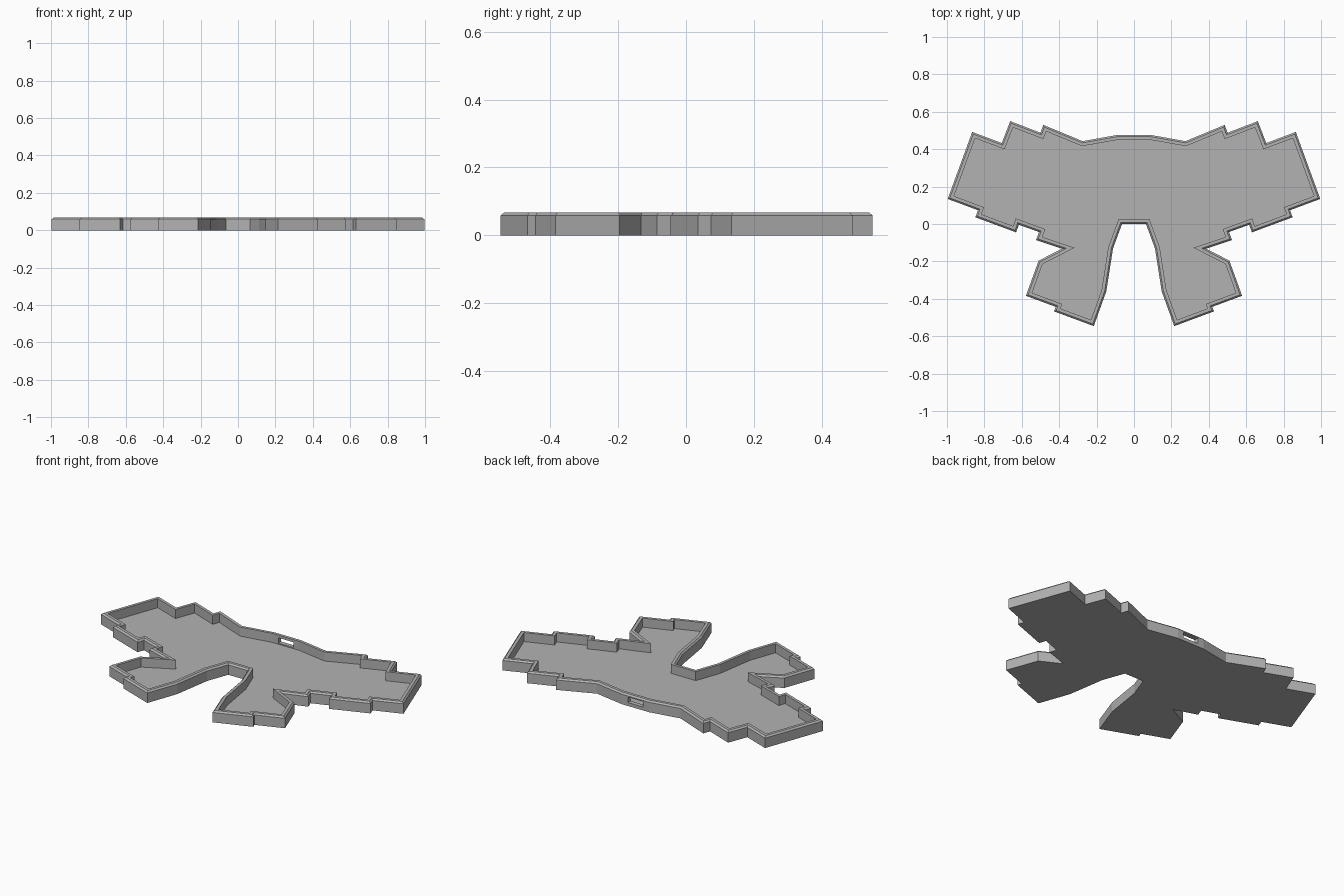
import bpy
from mathutils import Vector

cube = bpy.data.objects.get("Cube")
if cube:
    bpy.data.objects.remove(cube, do_unlink=True)

HEIGHT, FLOOR, WALL, CHAMFER = 0.068, 0.014, 0.026, 0.009

grey = bpy.data.materials.new("plain grey")
grey.use_nodes = True
colour = (0.45, 0.45, 0.45, 1)
grey.diffuse_color = colour
grey.node_tree.nodes["Principled BSDF"].inputs["Base Color"].default_value = colour

# Left half of the outline, from the back centre round to the front centre
half = [(0.09, 0.476), (0.275, 0.443), (0.485, 0.53), (0.5, 0.488),
        (0.662, 0.55), (0.707, 0.433), (0.865, 0.492), (0.996, 0.134),
        (0.835, 0.074), (0.848, 0.036), (0.63, -0.045), (0.616, -0.004),
        (0.508, -0.043), (0.524, -0.086), (0.385, -0.132), (0.51, -0.196),
        (0.578, -0.384), (0.418, -0.443), (0.428, -0.467), (0.215, -0.546),
        (0.148, -0.36), (0.112, -0.13), (0.064, 0.0)]
outline = [Vector(p) for p in half] + [Vector((-x, y)) for x, y in reversed(half)]
outline.reverse()  # counter-clockwise


def inset(points, distance):
    """Move every side inward by the same distance, with mitred corners."""
    result = []
    for i, p in enumerate(points):
        a = (p - points[i - 1]).normalized()
        b = (points[(i + 1) % len(points)] - p).normalized()
        na, nb = Vector((-a.y, a.x)), Vector((-b.y, b.x))
        result.append(p + (na + nb) * distance / (1 + na.dot(nb)))
    return result


def make_object(name, verts, faces):
    mesh = bpy.data.meshes.new(name)
    mesh.from_pydata(verts, [], faces)
    mesh.materials.append(grey)
    obj = bpy.data.objects.new(name, mesh)
    bpy.context.collection.objects.link(obj)
    return obj


# Tray: outer wall, chamfered rim, inner wall and floor as stacked loops
loops = [(0, 0), (0, HEIGHT - CHAMFER), (CHAMFER, HEIGHT), (WALL, HEIGHT), (WALL, FLOOR)]
n = len(outline)
verts = [(p.x, p.y, z) for d, z in loops for p in inset(outline, d)]
faces = [(k * n + i, k * n + (i + 1) % n, (k + 1) * n + (i + 1) % n, (k + 1) * n + i)
         for k in range(len(loops) - 1) for i in range(n)]
faces.append(tuple(reversed(range(n))))
faces.append(tuple(range((len(loops) - 1) * n, len(loops) * n)))
tray = make_object("tray", verts, faces)

# Port opening through the back wall
bpy.ops.mesh.primitive_cube_add(size=1, location=(0, 0.465, 0.036))
cutter = bpy.context.object
cutter.name = "port_cutter"
cutter.scale = (0.1, 0.1, 0.032)
cutter.hide_render = True
cutter.data.materials.append(grey)
cut = tray.modifiers.new("port", 'BOOLEAN')
cut.operation = 'DIFFERENCE'
cut.solver = 'EXACT'
cut.object = cutter
bpy.context.view_layer.objects.active = tray
bpy.ops.object.modifier_apply(modifier=cut.name)
bpy.data.objects.remove(cutter, do_unlink=True)
